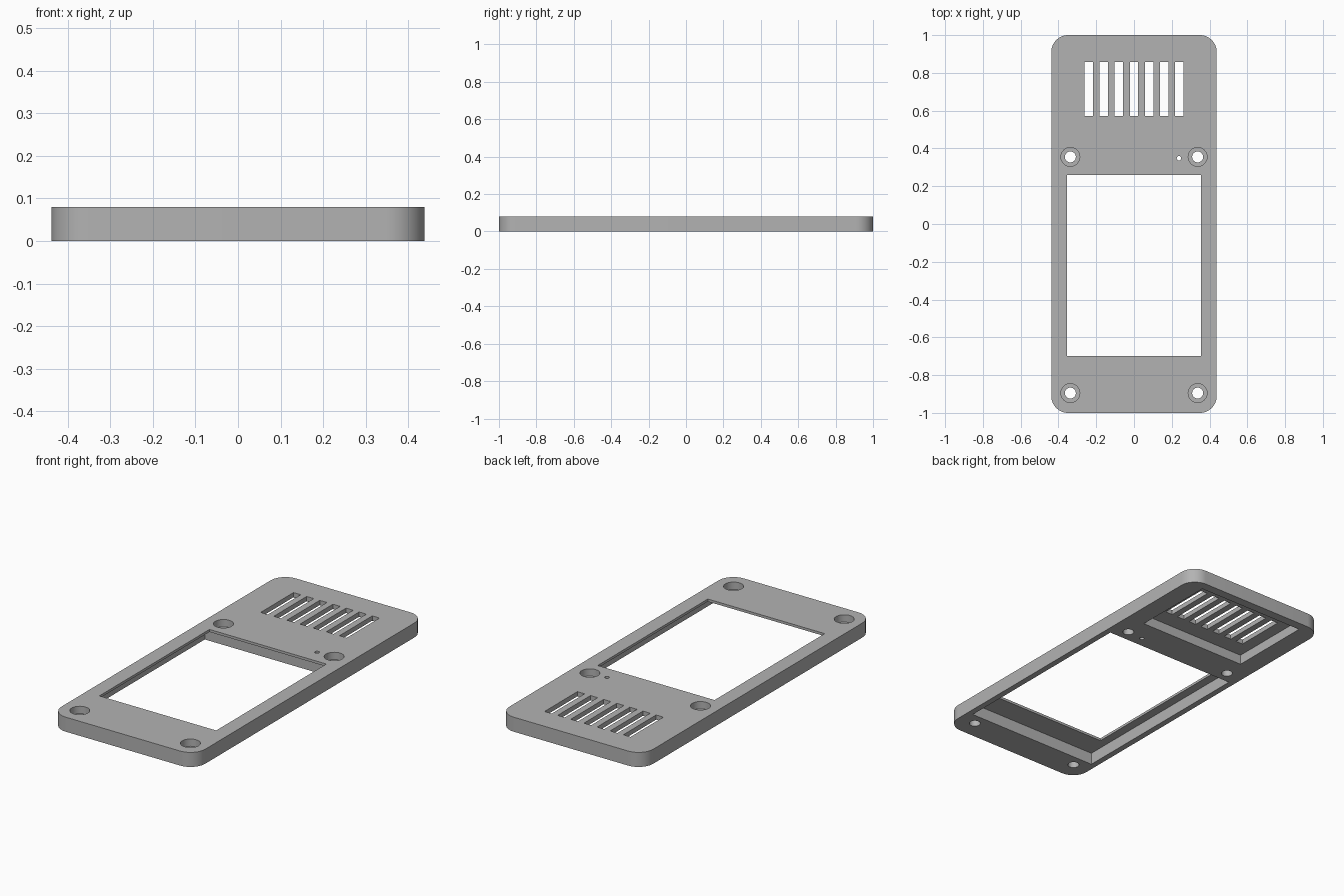
import bpy
import bmesh
import math

if "Cube" in bpy.data.objects:
    bpy.data.objects.remove(bpy.data.objects["Cube"], do_unlink=True)

HALF_WIDTH, HALF_LENGTH, HEIGHT = 0.438, 1.0, 0.08
CORNER = 0.09

grey = bpy.data.materials.new("plain grey")
grey.use_nodes = True
grey.diffuse_color = (0.45, 0.45, 0.45, 1)
grey.node_tree.nodes["Principled BSDF"].inputs["Base Color"].default_value = grey.diffuse_color


def prism(name, outline, z0, z1):
    """Extrude a counter-clockwise outline from z0 to z1."""
    bm = bmesh.new()
    face = bm.faces.new([bm.verts.new((x, y, z0)) for x, y in outline])
    new = bmesh.ops.extrude_face_region(bm, geom=[face])["geom"]
    tops = [v for v in new if isinstance(v, bmesh.types.BMVert)]
    bmesh.ops.translate(bm, verts=tops, vec=(0, 0, z1 - z0))
    bmesh.ops.recalc_face_normals(bm, faces=bm.faces)
    mesh = bpy.data.meshes.new(name)
    bm.to_mesh(mesh)
    bm.free()
    mesh.materials.append(grey)
    obj = bpy.data.objects.new(name, mesh)
    bpy.context.collection.objects.link(obj)
    return obj


def arc(cx, cy, r, start, end, steps):
    angles = [math.radians(start + (end - start) * i / steps) for i in range(steps + 1)]
    return [(cx + r * math.cos(a), cy + r * math.sin(a)) for a in angles]


def circle(cx, cy, r, steps=32):
    return arc(cx, cy, r, 0, 360, steps)[:-1]


def rect(x0, x1, y0, y1):
    return [(x0, y0), (x1, y0), (x1, y1), (x0, y1)]


# Plate with rounded corners
outline = []
for i, (sx, sy) in enumerate([(1, 1), (-1, 1), (-1, -1), (1, -1)]):
    outline += arc(sx * (HALF_WIDTH - CORNER), sy * (HALF_LENGTH - CORNER),
                   CORNER, 90 * i, 90 * i + 90, 12)
plate = prism("front_panel", outline, 0, HEIGHT)

LOW, HIGH = -0.05, HEIGHT + 0.05
cutters = []

# Recesses in the underside, behind the vents and around the window
cutters.append(prism("vent_recess", rect(-0.33, 0.33, 0.474, 0.95), LOW, 0.054))
cutters.append(prism("window_recess", rect(-0.405, 0.405, -0.83, 0.29), LOW, 0.066))

# Display window
cutters.append(prism("window_opening", rect(-0.356, 0.356, -0.698, 0.26), LOW, HIGH))

# Row of vent slots
for i in range(-3, 4):
    x = i * 0.08
    cutters.append(prism("vent_slot", rect(x - 0.022, x + 0.022, 0.571, 0.857), LOW, HIGH))

# Counterbored screw holes
for x in (-0.337, 0.337):
    for y in (-0.895, 0.355):
        cutters.append(prism("screw_hole", circle(x, y, 0.029), LOW, HIGH))
        cutters.append(prism("screw_head_bore", circle(x, y, 0.05), 0.04, HIGH))

# Indicator pinhole
cutters.append(prism("pinhole", circle(0.238, 0.348, 0.012, 20), LOW, HIGH))

for cutter in cutters:
    cutter.hide_render = True
    mod = plate.modifiers.new(cutter.name, "BOOLEAN")
    mod.operation = "DIFFERENCE"
    mod.solver = "EXACT"
    mod.object = cutter

# Bake the cuts and discard the cutters
bpy.context.view_layer.update()
baked = bpy.data.meshes.new_from_object(plate.evaluated_get(bpy.context.evaluated_depsgraph_get()))
plate.modifiers.clear()
plate.data = baked
for cutter in cutters:
    bpy.data.objects.remove(cutter, do_unlink=True)

bpy.ops.object.select_all(action="DESELECT")
plate.select_set(True)
bpy.context.view_layer.objects.active = plate
bpy.ops.object.shade_smooth_by_angle(angle=math.radians(30))
